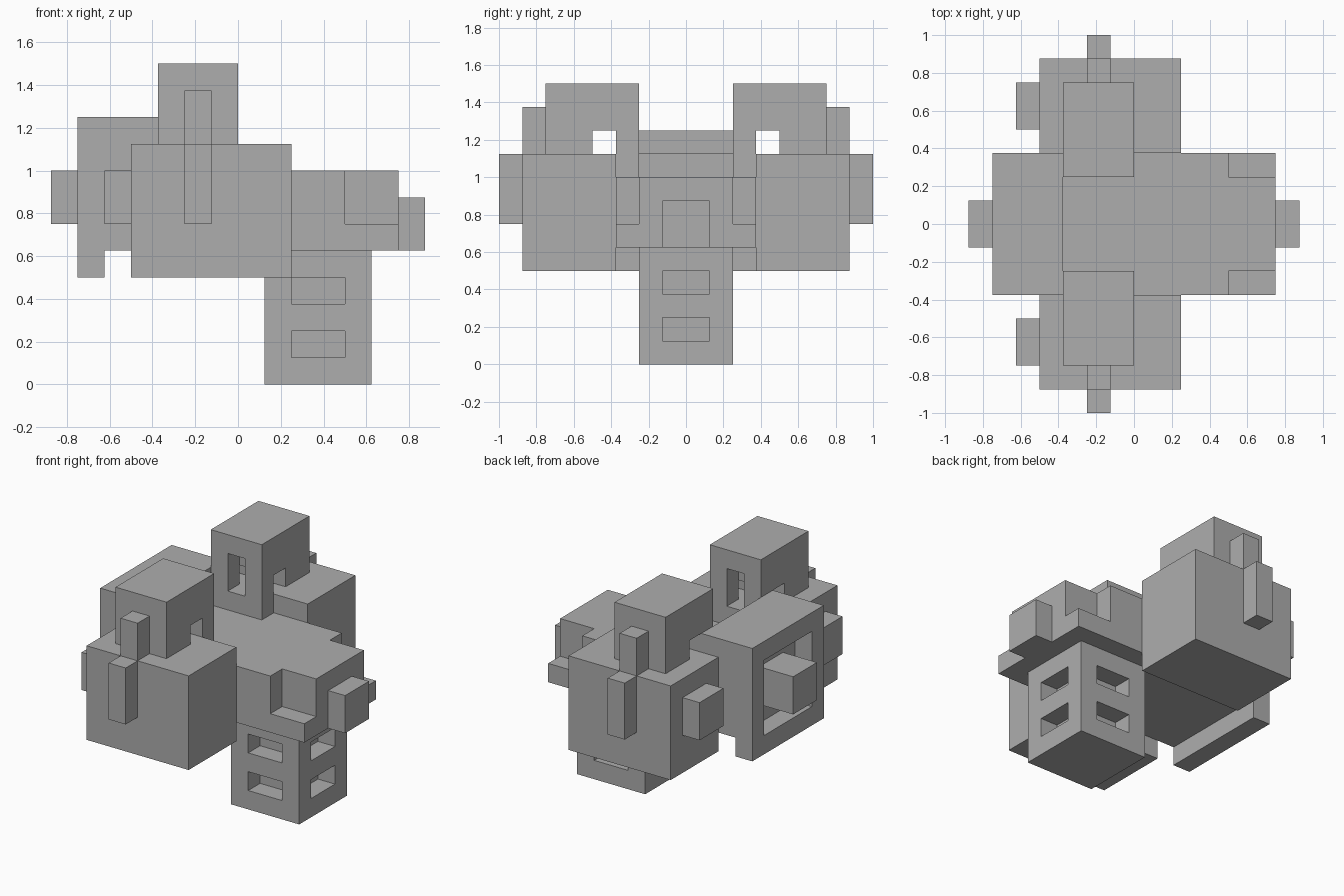
import bpy
import bmesh
from mathutils import Vector

UNIT = 0.125  # every part sits on this grid

cube = bpy.data.objects.get("Cube")
if cube:
    bpy.data.objects.remove(cube, do_unlink=True)

grey = bpy.data.materials.new("plain grey")
grey.use_nodes = True
colour = (0.42, 0.42, 0.42, 1)
grey.diffuse_color = colour
grey.node_tree.nodes["Principled BSDF"].inputs["Base Color"].default_value = colour


def box(name, x, y, z, side=1):
    """Box from (min, max) grid ranges; side -1 mirrors it across y."""
    if side < 0:
        y = (-y[1], -y[0])
    bm = bmesh.new()
    bmesh.ops.create_cube(bm, size=1)
    low, high = (Vector(c) * UNIT for c in zip(x, y, z))
    for v in bm.verts:
        v.co = [low[i] + (v.co[i] + 0.5) * (high[i] - low[i]) for i in range(3)]
    mesh = bpy.data.meshes.new(name)
    bm.to_mesh(mesh)
    bm.free()
    mesh.materials.append(grey)
    obj = bpy.data.objects.new(name, mesh)
    bpy.context.collection.objects.link(obj)
    return obj


def cut(obj, x, y, z, side=1):
    """Remove a box-shaped volume from obj."""
    cutter = box("cutter", x, y, z, side)
    cutter.hide_render = True
    mod = obj.modifiers.new("cut", 'BOOLEAN')
    mod.operation = 'DIFFERENCE'
    mod.solver = 'EXACT'
    mod.object = cutter
    bpy.context.view_layer.update()
    graph = bpy.context.evaluated_depsgraph_get()
    result = bpy.data.meshes.new_from_object(obj.evaluated_get(graph))
    obj.modifiers.clear()
    obj.data = result
    bpy.data.objects.remove(cutter, do_unlink=True)


# Central deck with notched nose corners
deck = box("deck", (-3, 6), (-3, 3), (5, 8))
for s in (1, -1):
    cut(deck, (4, 7), (2, 4), (6, 9), s)
box("nose_block", (6, 7), (-1, 1), (5, 7))

# Raised rear block with a shallow slot facing the deck
rear = box("rear_block", (-5, -3), (-3, 3), (5, 10))
cut(rear, (-4, -2), (-2, 2), (8, 9))

# Rear frame around a projecting block
frame = box("rear_frame", (-6, -5), (-3, 3), (4, 10))
cut(frame, (-7, -4), (-2, 2), (5, 9))
box("rear_plug", (-7, -5), (-1, 1), (6, 8))

# Side pods, their towers, fins and back blocks
for s, label in ((1, "back"), (-1, "front")):
    box(label + "_pod", (-4, 2), (3, 7), (4, 9), s)
    box(label + "_pod_block", (-5, -4), (4, 6), (6, 8), s)
    tower = box(label + "_tower", (-3, 0), (2, 6), (8, 12), s)
    cut(tower, (-4, 1), (3, 4), (8.5, 10), s)
    cut(tower, (-2, -1), (1, 3), (9, 11), s)
    box(label + "_upper_fin", (-2, -1), (6, 7), (9, 11), s)
    box(label + "_lower_fin", (-2, -1), (7, 8), (6, 9), s)

# Lower column with two recessed windows on each side
column = box("column", (1, 5), (-2, 2), (0, 5))
for z in ((1, 2), (3, 4)):
    for s in (1, -1):
        cut(column, (2, 4), (1, 3), z, s)
    for x in ((4, 6), (0, 2)):
        cut(column, x, (-1, 1), z)
